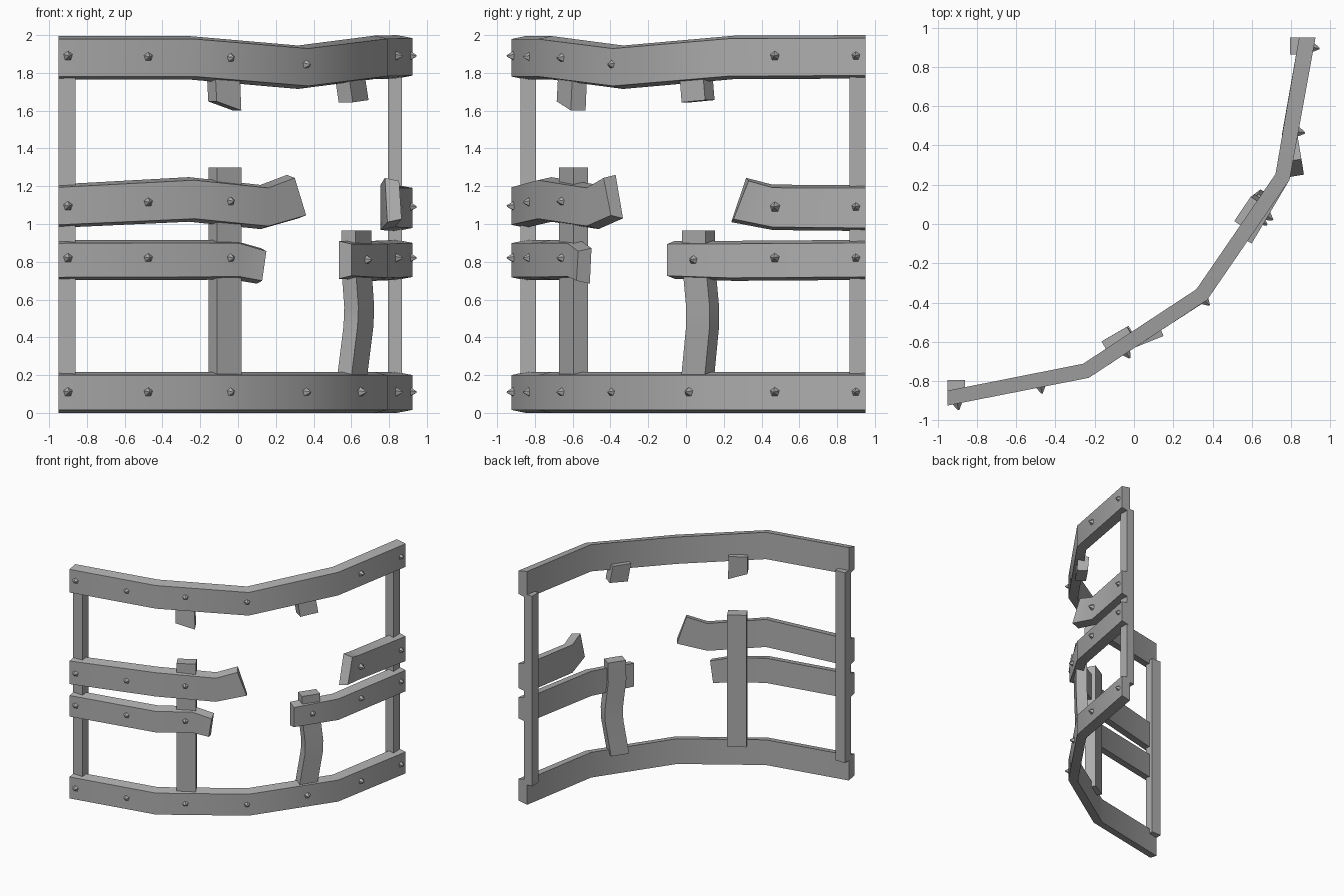
import bpy, bmesh, math
from mathutils import Vector, Matrix

old = bpy.data.objects.get("Cube")
if old:
    bpy.data.objects.remove(old)

grey = bpy.data.materials.new("weathered_grey")
grey.use_nodes = True
grey.diffuse_color = (0.42, 0.42, 0.42, 1)
grey.node_tree.nodes["Principled BSDF"].inputs["Base Color"].default_value = (0.42, 0.42, 0.42, 1)

HALF = 0.038   # half thickness of a rail


def finish(name, bm, smooth=True):
    bmesh.ops.recalc_face_normals(bm, faces=bm.faces)
    mesh = bpy.data.meshes.new(name)
    bm.to_mesh(mesh)
    bm.free()
    mesh.materials.append(grey)
    ob = bpy.data.objects.new(name, mesh)
    bpy.context.collection.objects.link(ob)
    if smooth:
        bpy.ops.object.select_all(action='DESELECT')
        ob.select_set(True)
        bpy.context.view_layer.objects.active = ob
        bpy.ops.object.shade_smooth_by_angle(angle=math.radians(30))
    return ob


def loft(name, rings):
    """Join four-cornered rings into a closed beam."""
    bm = bmesh.new()
    loops = [[bm.verts.new(p) for p in ring] for ring in rings]
    for a, b in zip(loops, loops[1:]):
        for i in range(4):
            j = (i + 1) % 4
            bm.faces.new((a[i], a[j], b[j], b[i]))
    bm.faces.new(loops[0])
    bm.faces.new(loops[-1])
    return finish(name, bm)


def rail(name, path, first=None, last=None):
    """Path points: x, y, z, half height, lean along the path. first/last force the end's front direction."""
    pts = [Vector(p[:3]) for p in path]
    dirs = []
    for a, b in zip(pts, pts[1:]):
        d = b - a
        d.z = 0
        dirs.append(d.normalized())
    rings = []
    for i, (p, spec) in enumerate(zip(pts, path)):
        before, after = dirs[max(i - 1, 0)], dirs[min(i, len(dirs) - 1)]
        d = (before + after).normalized()
        front = Vector((d.y, -d.x, 0)) * HALF / d.dot(after)
        if i == 0 and first:
            front = Vector(first) * HALF
        if i == len(pts) - 1 and last:
            front = Vector(last) * (HALF + 0.004)
        h, lean = spec[3], d * spec[4]
        up, up_front = Vector((0, 0, h)), Vector((0, 0, h - 0.016))
        rings.append([p + front + up_front + lean, p - front + up + lean,
                      p - front - up - lean, p + front - up_front - lean])
    return loft(name, rings)


def post(name, angle, w, d, levels):
    """Vertical board; levels are x, y, z and a slope of the cut."""
    a = math.radians(angle)
    u = Vector((math.cos(a), math.sin(a), 0)) * w / 2
    v = Vector((-math.sin(a), math.cos(a), 0)) * d / 2
    slope = lambda s: Vector((0, 0, s))
    rings = []
    for x, y, z, s in levels:
        c = Vector((x, y, z))
        rings.append([c - u - v - slope(s), c + u - v + slope(s),
                      c + u + v + slope(s), c - u + v - slope(s)])
    return loft(name, rings)


# Rails: shared corners of the curved run
LEFT, A, B, C, RIGHT = (-0.95, -0.887), (-0.245, -0.748), (0.345, -0.36), (0.757, 0.24), (0.883, 0.95)
ends = dict(first=(0, -1, 0), last=(1, 0, 0))
rail("bottom_rail", [(*p, 0.108, 0.108, 0) for p in (LEFT, A, B, C, RIGHT)], **ends)
rail("top_rail", [(*p, z, 0.115, 0) for p, z in
                  zip((LEFT, A, B, C, RIGHT), (1.88, 1.88, 1.83, 1.882, 1.885))], **ends)
rail("upper_broken_rail_right", [(*LEFT, 1.095, 0.115, 0), (*A, 1.13, 0.118, 0),
     (0.14, -0.495, 1.09, 0.117, 0), (0.31, -0.385, 1.145, 0.115, -0.036)], first=(0, -1, 0))
rail("lower_broken_rail_right", [(*LEFT, 0.808, 0.106, 0), (*A, 0.81, 0.106, 0),
     (-0.01, -0.594, 0.81, 0.104, 0), (0.125, -0.54, 0.778, 0.094, 0.012)], first=(0, -1, 0))
rail("upper_broken_rail_left", [(0.822, 0.285, 1.127, 0.117, 0.04),
     (0.793, 0.46, 1.088, 0.12, 0), (*RIGHT, 1.085, 0.122, 0)], last=(1, 0, 0))
rail("lower_broken_rail_left", [(0.567, -0.08, 0.81, 0.1, 0), (*C, 0.805, 0.106, 0),
     (*RIGHT, 0.81, 0.106, 0)], last=(1, 0, 0))

# Posts and their broken upper stubs
post("end_post_right", 0, 0.09, 0.08, [(-0.905, -0.835, 0.17, 0), (-0.905, -0.835, 1.8, 0)])
post("end_post_left", 0, 0.075, 0.085, [(0.832, 0.907, 0.17, 0), (0.832, 0.907, 1.8, 0)])
post("broken_post_right", 30, 0.15, 0.09, [(-0.07, -0.595, 0.17, 0), (-0.07, -0.595, 1.3, 0)])
post("broken_post_left", 56, 0.15, 0.09, [(0.602, 0.06, 0.17, 0), (0.638, 0.088, 0.46, 0),
     (0.642, 0.088, 0.56, 0), (0.625, 0.066, 0.8, 0), (0.628, 0.066, 0.965, 0)])
post("hanging_stub_right", 30, 0.15, 0.09, [(-0.078, -0.6, 1.8, 0), (-0.07, -0.608, 1.625, -0.024)])
post("hanging_stub_left", 56, 0.15, 0.09, [(0.59, 0.052, 1.8, 0), (0.612, 0.064, 1.65, 0.006)])


# Studs: five-sided points on the front faces
def stud(name, x, y, z, facing):
    bm = bmesh.new()
    a = math.radians(facing)
    n = Vector((math.cos(a), math.sin(a), 0))
    turn = n.to_track_quat('Z', 'Y').to_matrix().to_4x4()
    place = Matrix.Translation(Vector((x, y, z)) + n * 0.012)
    bmesh.ops.create_cone(bm, cap_ends=True, segments=5, radius1=0.032, radius2=0.004,
                          depth=0.044, matrix=place @ turn)
    finish(name, bm, smooth=False)


# Stud columns: x, y, facing angle, heights
columns = [
    (-0.9, -0.915, -79, (0.11, 0.82, 1.095, 1.89)),
    (-0.475, -0.83, -79, (0.11, 0.82, 1.115, 1.885)),
    (-0.04, -0.655, -57, (0.11, 0.82, 1.12, 1.88)),
    (0.36, -0.39, -45, (0.11, 1.845)),
    (0.65, 0.015, -34, (0.11,)),
    (0.68, 0.04, -34, (0.81,)),
    (0.838, 0.47, -10, (0.11, 0.82, 1.09, 1.89)),
    (0.912, 0.9, -10, (0.11, 0.82, 1.09, 1.89)),
]
for i, (x, y, facing, heights) in enumerate(columns):
    for j, z in enumerate(heights):
        stud(f"stud_{i + 1}_{j + 1}", x, y, z, facing)
